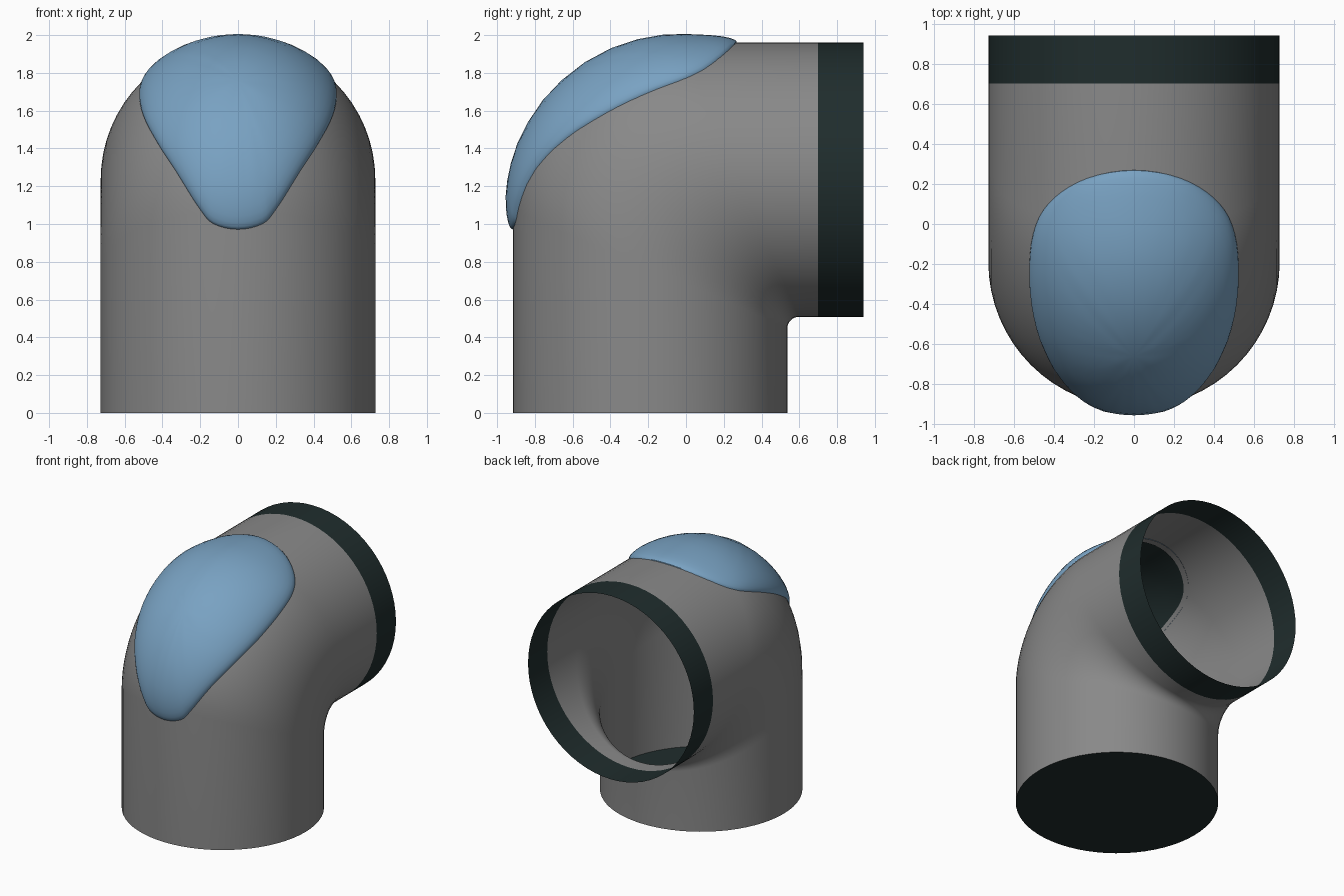
import bpy, bmesh
from math import sin, cos, pi, sqrt
from mathutils import Vector
from mathutils.bvhtree import BVHTree

if "Cube" in bpy.data.objects:
    bpy.data.objects.remove(bpy.data.objects["Cube"])


def material(name, rgb):
    m = bpy.data.materials.new(name)
    m.use_nodes = True
    m.diffuse_color = (*rgb, 1)
    m.node_tree.nodes["Principled BSDF"].inputs["Base Color"].default_value = (*rgb, 1)
    return m


grey = material("pipe grey", (0.25, 0.25, 0.25))
blue = material("pad blue", (0.19, 0.36, 0.54))
dark = material("dark teal", (0.014, 0.026, 0.026))


def finish(bm, name, mats):
    mesh = bpy.data.meshes.new(name)
    bm.to_mesh(mesh)
    bm.free()
    ob = bpy.data.objects.new(name, mesh)
    bpy.context.collection.objects.link(ob)
    for m in mats:
        mesh.materials.append(m)
    bpy.ops.object.select_all(action='DESELECT')
    ob.select_set(True)
    bpy.context.view_layer.objects.active = ob
    bpy.ops.object.shade_smooth_by_angle(angle=0.7)
    return ob


def bridge(bm, a, b):
    n = len(a)
    return [bm.faces.new((a[i], a[(i + 1) % n], b[(i + 1) % n], b[i])) for i in range(n)]


# Elbow pipe: each lengthwise line runs up, turns a rounded corner, runs back
R, AXIS_Y, AXIS_Z = 0.727, -0.19, 1.235
BAND_Y, END_Y, SIDES, BEND = 0.70, 0.94, 64, 16


def pipe_line(a):
    x, d = R * sin(a), -R * cos(a)
    r = 0.475 + 0.415 * d / R
    y, z = AXIS_Y - d, AXIS_Z + d
    pts = [(x, y, 0)]
    for i in range(BEND + 1):
        t = i / BEND * pi / 2
        pts.append((x, y + r * (1 - cos(t)), z - r * (1 - sin(t))))
    return pts + [(x, BAND_Y, z), (x, END_Y, z)]


bm = bmesh.new()
lines = [[bm.verts.new(p) for p in pipe_line(2 * pi * i / SIDES)] for i in range(SIDES)]
rings = list(zip(*lines))
for a, b in zip(rings, rings[1:]):
    bridge(bm, a, b)
# Dark end band and dark base disc
bm.faces.new(rings[0])
bmesh.ops.recalc_face_normals(bm, faces=bm.faces)
for f in bm.faces:
    c = f.calc_center_median()
    f.material_index = int(c.y > BAND_Y or c.z < 0.001)
tree = BVHTree.FromBMesh(bm)
finish(bm, "elbow_pipe", [grey, dark])

# Teardrop outline of the pad, one half from the front tip to the back
half = [(0, -0.915, 0.97), (0.13, -0.9, 1.0), (0.2, -0.87, 1.08), (0.32, -0.79, 1.27),
        (0.43, -0.67, 1.43), (0.5, -0.45, 1.57), (0.51, -0.2, 1.68), (0.48, 0, 1.76),
        (0.4, 0.13, 1.84), (0.23, 0.23, 1.92), (0, 0.27, 1.96)]
loop = [Vector(p) for p in half]
loop += [Vector((-p.x, p.y, p.z)) for p in loop[-2:0:-1]]


def smooth_loop(pts, steps):
    out, n = [], len(pts)
    for i in range(n):
        p, q, r, s = (pts[(i + k) % n] for k in (-1, 0, 1, 2))
        for j in range(steps):
            t = j / steps
            out.append(q + (r - p) * t / 2 + (2 * p - 5 * q + 4 * r - s) * t * t / 2
                       + (3 * q - p - 3 * r + s) * t ** 3 / 2)
    return out


outline = smooth_loop(loop, 4)
inside, middle = Vector((0, 0, 1.1)), Vector((0, -0.45, 1.55))


def on_pipe(p, lift):
    direction = (p - inside).normalized()
    return tree.ray_cast(inside, direction)[0] + direction * lift


def shell(name, mat, height, size):
    # Disc of rings laid over the bend at a given height above the pipe
    bm, steps, previous = bmesh.new(), 12, None
    hub = bm.verts.new(on_pipe(middle, height(0)))
    for i in range(1, steps + 1):
        t = sin(i / steps * pi / 2)
        ring = [bm.verts.new(on_pipe(middle.lerp(p, t * size), height(t))) for p in outline]
        if previous:
            bridge(bm, previous, ring)
        else:
            for k in range(len(ring)):
                bm.faces.new((hub, ring[k], ring[(k + 1) % len(ring)]))
        previous = ring
    bmesh.ops.recalc_face_normals(bm, faces=bm.faces)
    if sum((f.normal.z for f in bm.faces)) < 0:
        bmesh.ops.reverse_faces(bm, faces=bm.faces)
    return finish(bm, name, [mat])


shell("elbow_pad", blue, lambda t: 0.05 * sqrt(max(0, 1 - t ** 5)) - 0.004, 1)
shell("pad_lining", dark, lambda t: -0.008, 0.93)
